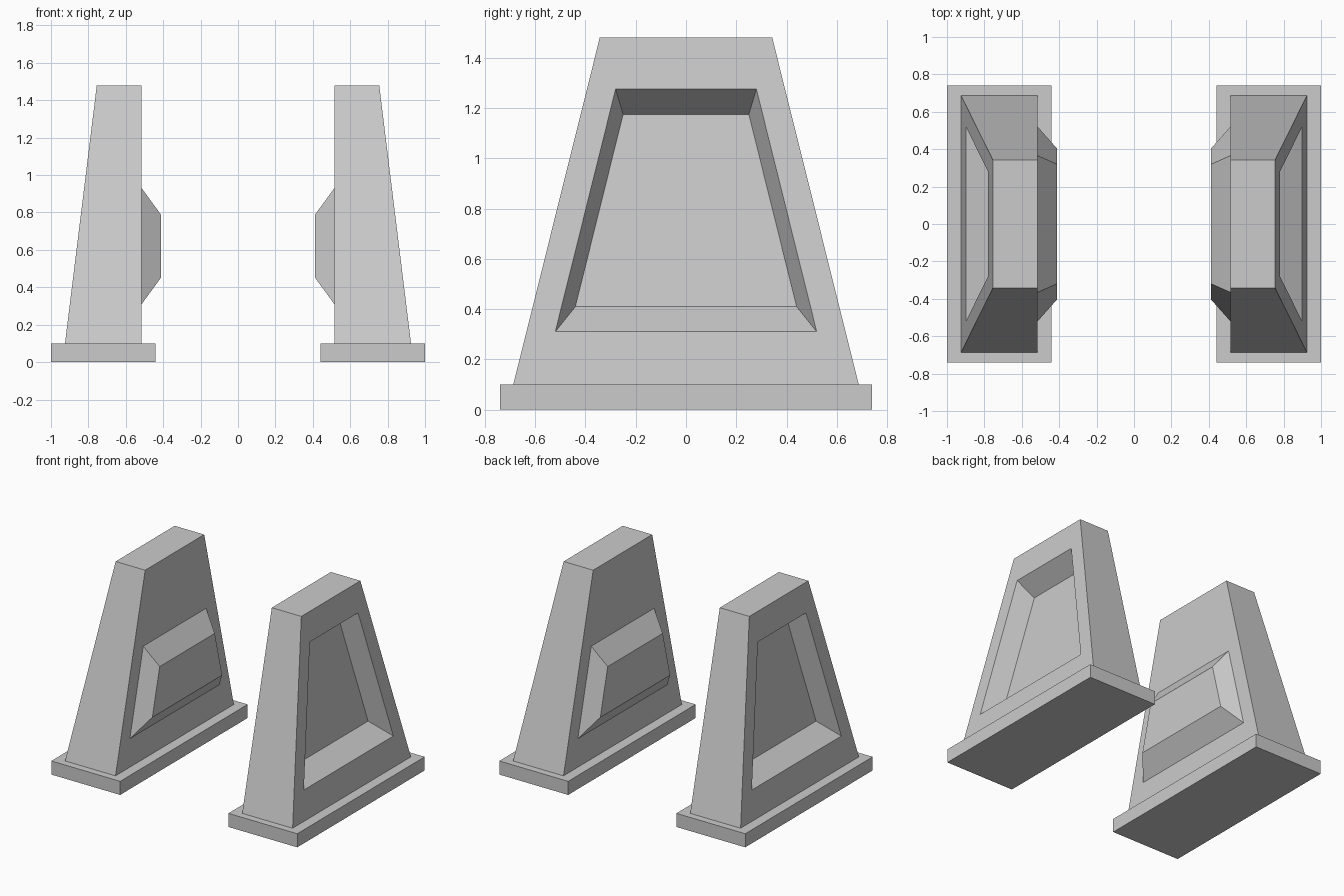
import bpy, bmesh

if "Cube" in bpy.data.objects:
    bpy.data.objects.remove(bpy.data.objects["Cube"])


def trapezoid(z0, y0, z1, y1, x0, x1=None):
    """Four-point ring: half-width y0 at z0, y1 at z1; x may differ bottom to top."""
    x1 = x0 if x1 is None else x1
    return [(x0, -y0, z0), (x0, y0, z0), (x1, y1, z1), (x1, -y1, z1)]


def loft(name, rings):
    """Bridge successive rings, cap both ends and mirror to the other side."""
    bm = bmesh.new()
    loops = [[bm.verts.new(p) for p in ring] for ring in rings]
    for a, b in zip(loops, loops[1:]):
        for i in range(4):
            j = (i + 1) % 4
            bm.faces.new((a[i], a[j], b[j], b[i]))
    bm.faces.new(loops[0])
    bm.faces.new(loops[-1])
    bmesh.ops.recalc_face_normals(bm, faces=bm.faces)
    mesh = bpy.data.meshes.new(name)
    bm.to_mesh(mesh)
    bm.free()
    obj = bpy.data.objects.new(name, mesh)
    bpy.context.collection.objects.link(obj)
    obj.modifiers.new("Mirror", 'MIRROR').use_mirror_merge = False
    return obj


def slope(z):
    """x of the leaning outer face at height z."""
    return 0.925 - (z - 0.1) * 0.17 / 1.38


# Base plinths
loft("plinth", [trapezoid(0, 0.74, 0.1, 0.74, x) for x in (0.44, 1.0)])

# Tapered pillars: raised inner panel, body, then recessed outer panel
DEPTH = 0.137
loft("pillar", [
    trapezoid(0.45, 0.405, 0.79, 0.32, 0.413),
    trapezoid(0.31, 0.52, 0.93, 0.365, 0.515),
    trapezoid(0.1, 0.687, 1.48, 0.343, 0.515),
    trapezoid(0.1, 0.687, 1.48, 0.343, slope(0.1), slope(1.48)),
    trapezoid(0.31, 0.52, 1.275, 0.28, slope(0.31), slope(1.275)),
    trapezoid(0.41, 0.44, 1.175, 0.25, slope(0.41) - DEPTH, slope(1.175) - DEPTH),
])
